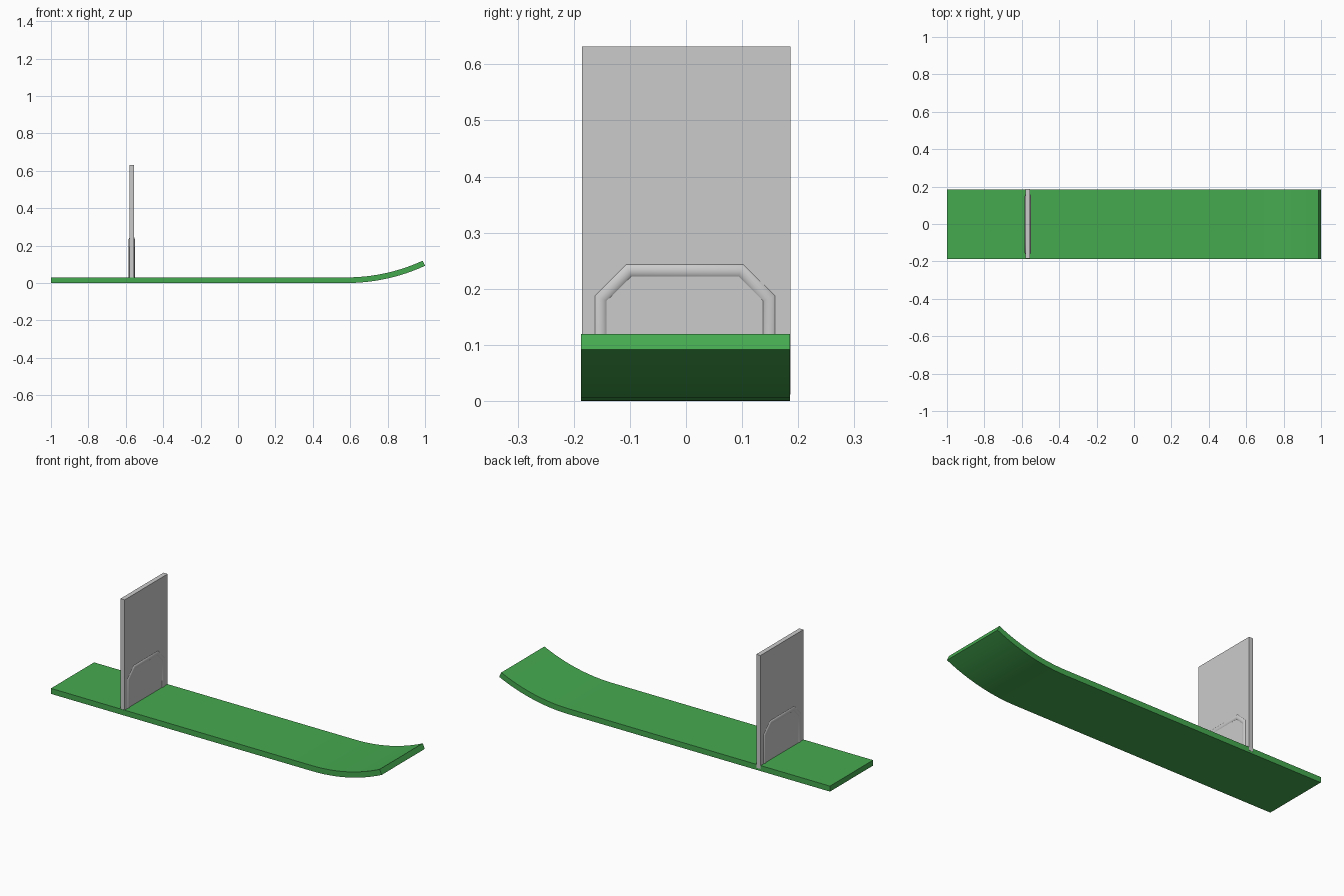
import bpy, bmesh, math
from mathutils import Vector

if "Cube" in bpy.data.objects:
    bpy.data.objects.remove(bpy.data.objects["Cube"])


def finish(name, bm, mat=None, smooth=True):
    bmesh.ops.recalc_face_normals(bm, faces=bm.faces)
    mesh = bpy.data.meshes.new(name)
    bm.to_mesh(mesh)
    bm.free()
    obj = bpy.data.objects.new(name, mesh)
    bpy.context.collection.objects.link(obj)
    if mat:
        mesh.materials.append(mat)
    if smooth:
        bpy.ops.object.select_all(action='DESELECT')
        obj.select_set(True)
        bpy.context.view_layer.objects.active = obj
        bpy.ops.object.shade_smooth_by_angle(angle=math.radians(30))
    return obj


def loft(bm, rings):
    # Skin consecutive closed rings and cap both ends
    loops = [[bm.verts.new(p) for p in ring] for ring in rings]
    for a, b in zip(loops, loops[1:]):
        n = len(a)
        for i in range(n):
            bm.faces.new((a[i], a[(i + 1) % n], b[(i + 1) % n], b[i]))
    bm.faces.new(loops[0])
    bm.faces.new(loops[-1])


green = bpy.data.materials.new("green")
green.diffuse_color = (0.06, 0.40, 0.08, 1)
green.use_nodes = True
green.node_tree.nodes["Principled BSDF"].inputs["Base Color"].default_value = green.diffuse_color

# Board: flat strip whose front end sweeps up along an arc
THICK, BEND_X, RADIUS, ANGLE, STEPS = 0.03, 0.58, 1.005, math.radians(24.7), 12
stations = [(-1.0, 0.0, 0.0)]
for i in range(STEPS + 1):
    t = ANGLE * i / STEPS
    stations.append((BEND_X + RADIUS * math.sin(t), RADIUS * (1 - math.cos(t)), t))
Y0, Y1 = -0.187, 0.185
rings = []
for x, z, t in stations:
    xt, zt = x - THICK * math.sin(t), z + THICK * math.cos(t)
    rings.append([(x, Y0, z), (x, Y1, z), (xt, Y1, zt), (xt, Y0, zt)])
bm = bmesh.new()
loft(bm, rings)
finish("board", bm, green)

# Upright panel, sunk a little into the board
PANEL_X = -0.568
bm = bmesh.new()
bmesh.ops.create_cube(bm, size=1)
for v in bm.verts:
    v.co = Vector((PANEL_X + v.co.x * 0.025, 0.0005 + v.co.y * 0.371, 0.322 + v.co.z * 0.62))
finish("upright_panel", bm, smooth=False)

# Hoop: round tube with mitred corners, embedded in the panel
half = [(0.150, 0.012), (0.150, 0.183), (0.1, 0.2325)]
path = [Vector((PANEL_X, y - 0.002, z)) for y, z in
        half + [(-y, z) for y, z in reversed(half)]]
TUBE_R, SIDES = 0.0165, 24
rings = []
for i, p in enumerate(path):
    d_in = (p - path[i - 1]).normalized() if i else (path[1] - p).normalized()
    d_out = (path[i + 1] - p).normalized() if i < len(path) - 1 else d_in
    tangent = (d_in + d_out).normalized()
    side = tangent.cross(Vector((1, 0, 0))) / tangent.dot(d_in)
    rings.append([p + TUBE_R * (math.cos(a) * Vector((1, 0, 0)) + math.sin(a) * side)
                  for a in (2 * math.pi * k / SIDES for k in range(SIDES))])
bm = bmesh.new()
loft(bm, rings)
finish("hoop_rail", bm)
